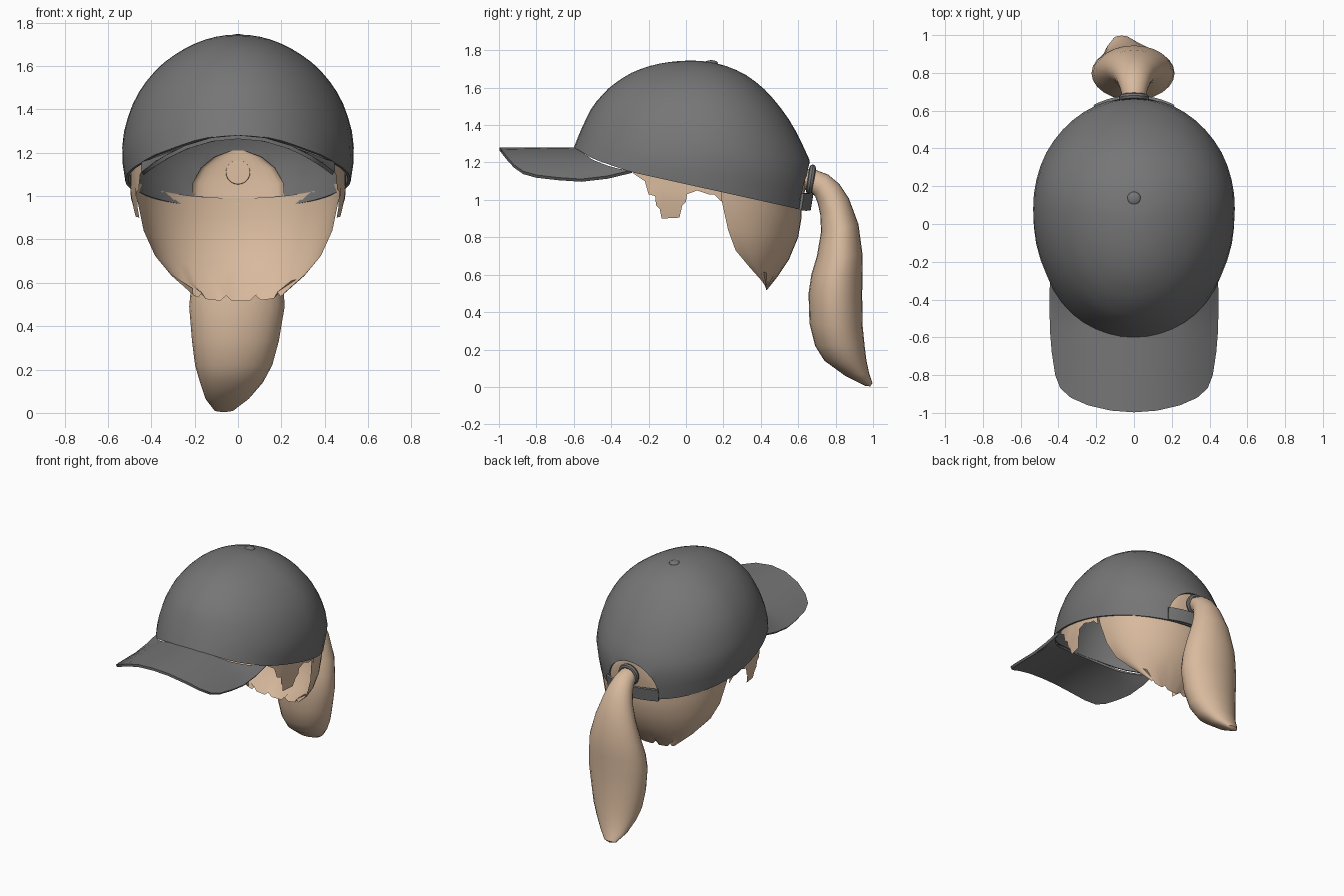
import bpy, bmesh, math
from math import sin, cos, pi, radians

if "Cube" in bpy.data.objects:
    bpy.data.objects.remove(bpy.data.objects["Cube"])


def material(name, rgb):
    m = bpy.data.materials.new(name)
    m.diffuse_color = (*rgb, 1)
    m.use_nodes = True
    m.node_tree.nodes["Principled BSDF"].inputs["Base Color"].default_value = m.diffuse_color
    return m


GRAY = material("cap_gray", (0.18, 0.18, 0.18))
TAN = material("hair_tan", (0.69, 0.49, 0.34))


def finish(ob, thick=0, offset=-1, cutter=None):
    if thick:
        s = ob.modifiers.new("thickness", 'SOLIDIFY')
        s.thickness, s.offset = thick, offset
    if cutter:
        b = ob.modifiers.new("opening", 'BOOLEAN')
        b.object, b.solver = cutter, 'EXACT'
    bpy.ops.object.select_all(action='DESELECT')
    ob.select_set(True)
    bpy.context.view_layer.objects.active = ob
    bpy.ops.object.convert(target='MESH')
    bpy.ops.object.shade_smooth_by_angle(angle=radians(40))


def loft(name, rows, mat, closed=False):
    """Skin a list of equally long point rows."""
    bm = bmesh.new()
    vs = [[bm.verts.new(p) for p in r] for r in rows]
    n = len(rows[0])
    for r0, r1 in zip(vs, vs[1:]):
        for j in range(n if closed else n - 1):
            k = (j + 1) % n
            bm.faces.new((r0[j], r0[k], r1[k], r1[j]))
    bmesh.ops.remove_doubles(bm, verts=bm.verts, dist=1e-5)
    bmesh.ops.recalc_face_normals(bm, faces=bm.faces)
    me = bpy.data.meshes.new(name)
    bm.to_mesh(me)
    bm.free()
    me.materials.append(mat)
    ob = bpy.data.objects.new(name, me)
    bpy.context.collection.objects.link(ob)
    return ob


def interp(tab, v):
    """Linear lookup in a table sorted by its first column."""
    v = min(max(v, tab[0][0]), tab[-1][0])
    for a, b in zip(tab, tab[1:]):
        if v <= b[0]:
            t = (v - a[0]) / (b[0] - a[0])
            return [p + (q - p) * t for p, q in zip(a[1:], b[1:])]


# Crown profile: height, half width, front y, back y
TOP = 1.745
PROFILE = [(1.745, 0, .03, .03), (1.72, .155, -.18, .2), (1.68, .245, -.29, .3),
           (1.6, .36, -.41, .41), (1.5, .445, -.5, .5), (1.4, .497, -.55, .57),
           (1.28, .53, -.6, .63), (1.18, .537, -.63, .675), (1.05, .517, -.64, .665),
           (.9, .485, -.65, .64)]
PROFILE_Q = [(math.sqrt(TOP - z), w, f, b) for z, w, f, b in PROFILE]
RIM = [(-.62, 1.285), (-.58, 1.27), (-.5, 1.22), (-.3, 1.15), (.65, .94)]


def cap_point(a, z):
    """Point on the crown; a = 0 is the front."""
    q = math.sqrt(max(TOP - z, 0))
    w, f, b = interp(PROFILE_Q, q)
    yc = .03 + .05 * min(1, q / .5)
    c = cos(a)
    return (w * sin(a), yc - c * ((yc - f) if c > 0 else (b - yc)), z)


def rim_z(y):
    return interp(RIM, y)[0]


def rim_point(a):
    z = 1.1
    for _ in range(25):
        z = rim_z(cap_point(a, z)[1])
    return cap_point(a, z)


# Arched cutter for the back opening
arch = [(.2 * cos(pi * i / 16), 1.0 + .2 * sin(pi * i / 16)) for i in range(17)]
cutter = loft("opening_cutter", [[(0, y, 1.08)] * 17 if e else [(x, y, z) for x, z in arch]
              for y, e in ((.4, 1), (.4, 0), (.9, 0), (.9, 1))], GRAY, True)
cutter.hide_render = True

# Crown
N, M = 48, 16
angles = [2 * pi * j / N for j in range(N)]
rims = [rim_point(a)[2] for a in angles]
crown = loft("cap_crown", [[cap_point(a, TOP - (TOP - zr) * (i / M) ** 2)
             for a, zr in zip(angles, rims)] for i in range(M + 1)], GRAY, True)
finish(crown, .015, -1, cutter)

# Strap across the opening
strap = loft("back_strap", [[(x * 1.01, y + .012, z) for x, y, z in
             (cap_point(pi + radians(d), zz) for d in range(-24, 25, 4))]
             for zz in (.945, 1.035)], GRAY)
finish(strap, .015, 0)

# Button on top
bpy.ops.mesh.primitive_uv_sphere_add(segments=16, ring_count=8, location=(0, .135, 1.731))
button = bpy.context.object
button.name = "top_button"
button.scale = (.036, .036, .016)
button.data.materials.append(GRAY)
finish(button)

# Brim: from the crown rim to the outer outline
half = [(.44, -.29), (.442, -.42), (.44, -.56), (.43, -.68), (.412, -.8), (.385, -.87),
        (.33, -.92), (.24, -.96), (.12, -.988), (0, -.997)]
outline = half + [(-x, y) for x, y in half[-2::-1]]
L = len(outline)
columns = []
for i, (ox, oy) in enumerate(outline):
    p = rim_point(radians(57) * (1 - 2 * i / (L - 1)))
    oz = 1.272 - .168 * (abs(ox) / .44) ** 2.1 + .045 * max(0, (oy + .5) / .2)
    columns.append([])
    for k in range(7):
        t = k / 6
        x, y = p[0] * .985 + (ox - p[0] * .985) * t, p[1] + .01 + (oy - p[1] - .01) * t
        z = 1.272 - .168 * (abs(x) / .44) ** 2.1 + .045 * max(0, (y + .5) / .2)
        columns[-1].append((x, y, z))
brim = loft("cap_brim", columns, GRAY)
finish(brim, .018, 0)


def arc_row(ze, zb, xe, ye, yb, n=24):
    """Half ellipse round the back of the head, edge to edge."""
    return [(xe * sin(a), ye + (yb - ye) * cos(a), ze + (zb - ze) * cos(a))
            for a in (-pi / 2 + pi * i / n for i in range(n + 1))]


# Hair at the nape: edge z, middle z, edge x, edge y, middle y
nape = [(.55, .515, .21, .42, .43), (.64, .59, .31, .34, .49), (.73, .68, .385, .265, .55),
        (.84, .8, .435, .225, .6), (1.0, .9, .468, .19, .617), (1.09, .99, .477, .18, .62)]
rows = [arc_row(*r) for r in nape]
rows[0] = [(x, y, z + (.025 if i % 5 == 0 else 0)) for i, (x, y, z) in enumerate(rows[0])]
finish(loft("nape_hair", rows, TAN))

# Hair seen through the back opening
patch = [(.96, .96, .215, .575, .618), (1.06, 1.06, .21, .58, .638), (1.13, 1.13, .17, .605, .64),
         (1.18, 1.18, .11, .62, .64), (1.21, 1.21, .03, .635, .64)]
finish(loft("opening_hair", [arc_row(*r, n=12) for r in patch], TAN))

# Jagged sideburns: y, lower z
burn = [(-.28, 1.14), (-.22, 1.10), (-.2, 1.03), (-.165, 1.02), (-.16, .97), (-.14, .95),
        (-.13, .9), (-.035, .905), (-.02, .97), (0, .99), (.005, 1.03), (.06, 1.05),
        (.12, 1.03), (.15, 1.03), (.19, .99)]
for side, label in ((1, "right"), (-1, "left")):
    strip = []
    for y, zl in burn:
        zt = rim_z(y) + .03
        x0 = .498 * math.sqrt(1 - ((y - .06) / .66) ** 2)
        strip.append([(side * (x0 - .22 * max(0, 1.0 - z)), y, z)
                      for z in (zl + (zt - zl) * k / 3 for k in range(4))])
    finish(loft(label + "_sideburn", strip, TAN))

# Hair tie
bpy.ops.mesh.primitive_torus_add(location=(0, .668, 1.11), rotation=(pi / 2 - .15, 0, 0),
                                 major_radius=.062, minor_radius=.018,
                                 major_segments=24, minor_segments=8)
tie = bpy.context.object
tie.name = "hair_tie"
tie.data.materials.append(GRAY)
finish(tie)

# Ponytail rings: outer y, z, inner y, z, half width, centre x
tail = [(.635, 1.165, .625, 1.055, .055, 0), (.68, 1.165, .66, 1.05, .06, 0),
        (.76, 1.135, .69, 1.02, .075, 0), (.82, 1.085, .705, .98, .09, 0),
        (.87, 1.01, .718, .92, .11, 0), (.922, .87, .722, .83, .15, 0),
        (.945, .7, .70, .7, .195, 0), (.943, .6, .67, .6, .212, -.003),
        (.942, .48, .655, .5, .22, -.005), (.945, .32, .66, .34, .2, -.012),
        (.955, .22, .69, .22, .178, -.02), (.965, .14, .74, .14, .145, -.03),
        (.98, .07, .85, .06, .1, -.05), (.997, .02, .96, .005, .045, -.065)]
S = 24
rings = [[(cx + rx * sin(a), (oy + iy) / 2 + (oy - iy) / 2 * cos(a),
           (oz + iz) / 2 + (oz - iz) / 2 * cos(a)) for a in (2 * pi * j / S for j in range(S))]
         for oy, oz, iy, iz, rx, cx in tail]
rings = [[(0, .63, 1.11)] * S] + rings + [[(-.065, .985, .003)] * S]
finish(loft("ponytail", rings, TAN, True))
